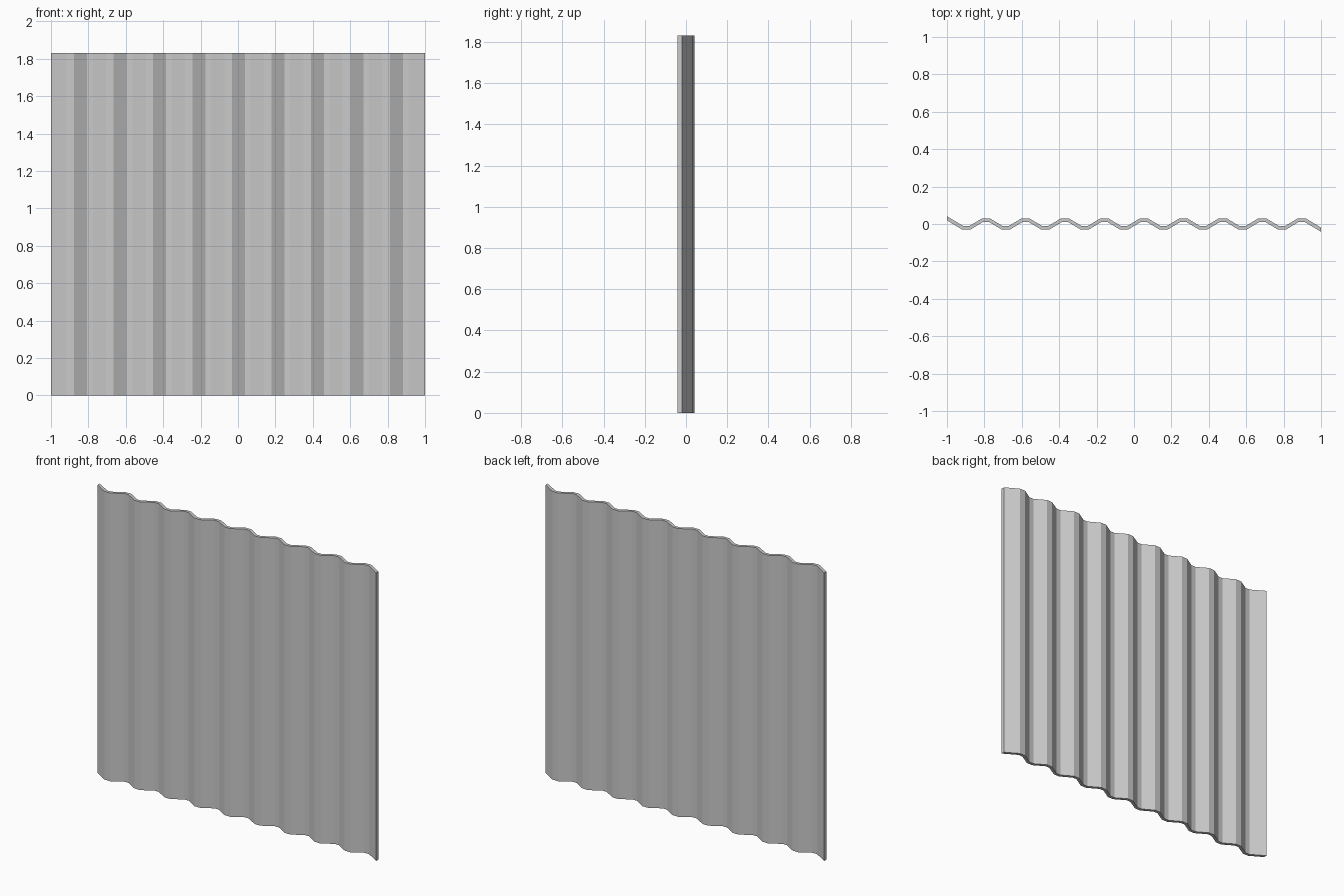
import bpy, bmesh, math

if "Cube" in bpy.data.objects:
    bpy.data.objects.remove(bpy.data.objects["Cube"])

HEIGHT, PERIOD, FLAT = 1.83, 0.211, 0.0355
AMP, THICK = 0.021, 0.019
RUN = PERIOD / 2 - FLAT                      # width of one sloped facet
SLOPE = math.atan2(2 * AMP, RUN)


def profile(side):
    """Corrugation outline, offset half the thickness to +y (1) or -y (-1)."""
    off = side * THICK / 2
    miter = THICK / 2 * math.tan(SLOPE / 2)
    first = -4.25 * PERIOD                   # centre of the first trough
    end_y = -AMP + (first - FLAT / 2 + 1) * math.tan(SLOPE)
    rim = off / math.cos(SLOPE)
    pts = [(-1, end_y + rim)]
    for k in range(18):
        sign = -1 if k % 2 == 0 else 1       # trough, crest, trough...
        cx = first + k * PERIOD / 2
        half = FLAT / 2 + sign * side * miter
        pts += [(cx - half, sign * AMP + off), (cx + half, sign * AMP + off)]
    return pts + [(1, -end_y + rim)]


# Corrugated sheet: closed cross-section strips pulled up to full height
bm = bmesh.new()
front, back = profile(-1), profile(1)
strips = []
lower = [[bm.verts.new((x, y, 0)) for x, y in line] for line in (front, back)]
for i in range(len(front) - 1):
    f, b = lower
    strips.append(bm.faces.new((f[i], b[i], b[i + 1], f[i + 1])))
result = bmesh.ops.extrude_face_region(bm, geom=strips, use_keep_orig=True)
top = [g for g in result["geom"] if isinstance(g, bmesh.types.BMVert)]
bmesh.ops.translate(bm, verts=top, vec=(0, 0, HEIGHT))
bmesh.ops.recalc_face_normals(bm, faces=bm.faces)

mesh = bpy.data.meshes.new("corrugated_sheet")
bm.to_mesh(mesh)
bm.free()
sheet = bpy.data.objects.new("corrugated_sheet", mesh)
bpy.context.collection.objects.link(sheet)
